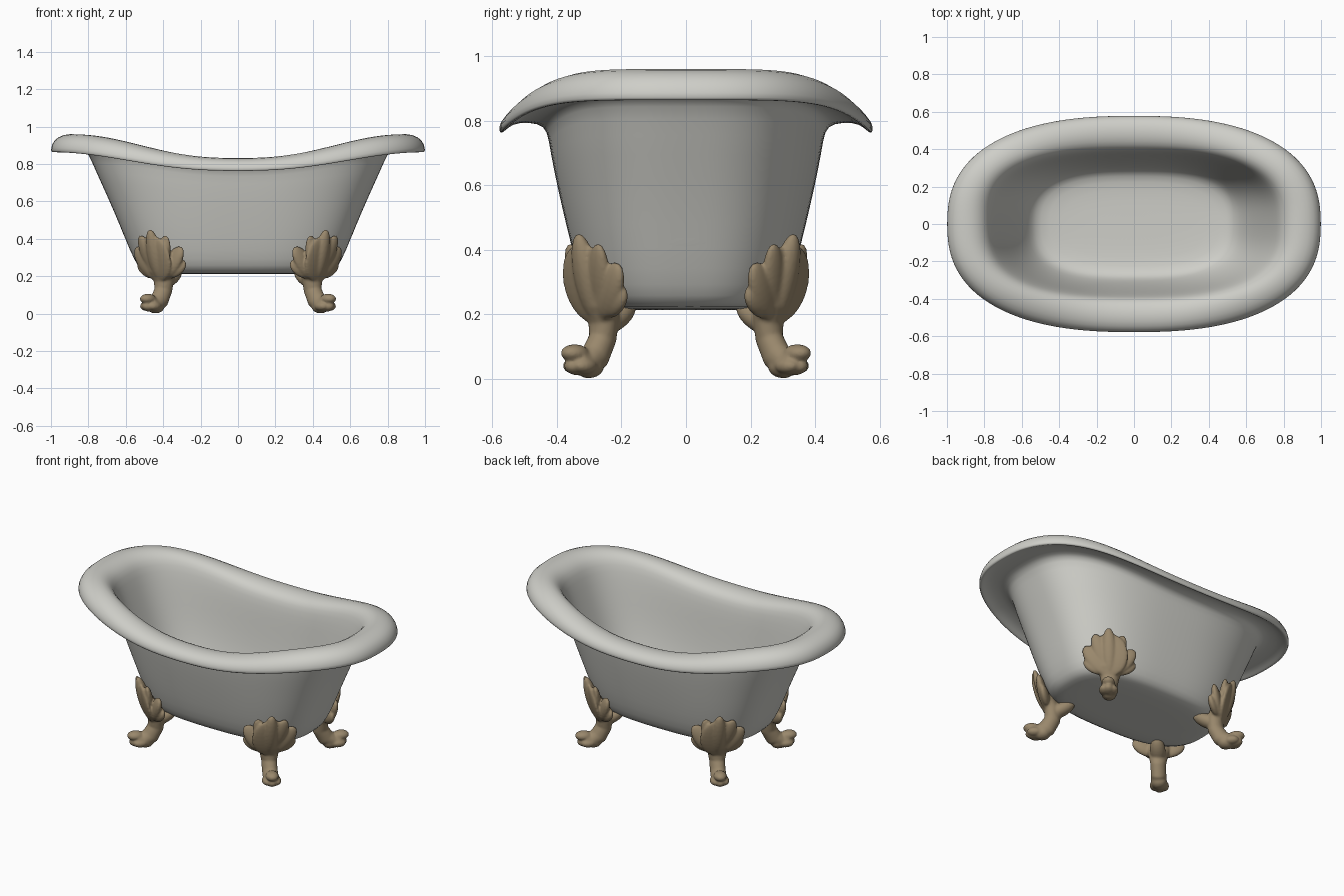
import bpy, bmesh, math
from mathutils import Vector, Matrix

if "Cube" in bpy.data.objects:
    bpy.data.objects.remove(bpy.data.objects["Cube"])


def material(name, rgb):
    m = bpy.data.materials.new(name)
    m.diffuse_color = (*rgb, 1)
    m.use_nodes = True
    m.node_tree.nodes["Principled BSDF"].inputs["Base Color"].default_value = m.diffuse_color
    return m


def make_object(name, bm, mat):
    bmesh.ops.recalc_face_normals(bm, faces=bm.faces)
    for f in bm.faces:
        f.smooth = True
    me = bpy.data.meshes.new(name)
    bm.to_mesh(me)
    bm.free()
    me.materials.append(mat)
    ob = bpy.data.objects.new(name, me)
    bpy.context.collection.objects.link(ob)
    return ob


def loft(bm, rings):
    """Skin a list of point rings and cap both ends."""
    vs = [[bm.verts.new(p) for p in r] for r in rings]
    n = len(vs[0])
    for a, b in zip(vs, vs[1:]):
        for i in range(n):
            j = (i + 1) % n
            bm.faces.new((a[i], a[j], b[j], b[i]))
    for ring in (vs[0], vs[-1]):
        c = bm.verts.new(sum((v.co for v in ring), Vector()) / n)
        for i in range(n):
            bm.faces.new((ring[i], ring[(i + 1) % n], c))


enamel = material("grey white enamel", (0.62, 0.62, 0.58))
bronze = material("aged bronze", (0.32, 0.245, 0.15))

# Tub: half length, half width, squareness, height at middle, extra height at ends
TUB = [
    (.40, .20, 2.6, .213, 0), (.50, .275, 2.8, .218, 0), (.535, .305, 2.8, .25, 0),
    (.575, .335, 2.8, .33, 0), (.635, .37, 2.8, .47, .01), (.70, .40, 2.7, .60, .03),
    (.76, .42, 2.7, .70, .06), (.80, .43, 2.6, .77, .085),
    # rolled rim
    (.825, .455, 2.6, .790, .09), (.93, .52, 2.5, .795, .09), (.975, .553, 2.45, .778, .092),
    (.99, .569, 2.45, .759, .102), (1.003, .582, 2.45, .764, .102), (.998, .577, 2.45, .795, .11),
    (.968, .552, 2.45, .822, .125), (.90, .495, 2.5, .834, .13), (.84, .44, 2.6, .823, .132),
    (.79, .405, 2.7, .80, .12),
    # inside
    (.765, .388, 2.7, .76, .10), (.725, .373, 2.7, .68, .06), (.668, .355, 2.8, .55, .02),
    (.61, .33, 2.8, .41, 0), (.565, .303, 2.8, .32, 0), (.53, .28, 2.8, .275, 0),
    (.47, .235, 2.7, .253, 0), (.30, .13, 2.6, .247, 0),
]


def tub_ring(a, b, n, z, dz, count=64):
    pts = []
    for i in range(count):
        t = 2 * math.pi * i / count
        c, s = math.cos(t), math.sin(t)
        cx = math.copysign(abs(c) ** (2 / n), c)
        sy = math.copysign(abs(s) ** (2 / n), s)
        rise = (1 - math.cos(math.pi * abs(cx) ** 1.2)) / 2
        pts.append(Vector((a * cx, b * sy, z + dz * rise)))
    return pts


bm = bmesh.new()
loft(bm, [tub_ring(*r) for r in TUB])
tub = make_object("bathtub", bm, enamel)
tub.modifiers.new("smooth", 'SUBSURF').levels = 1
tub.modifiers["smooth"].render_levels = 1

# Claw leg frame: u points out of the corner, w runs across the leg
U = Vector((.69, .724, 0))
W = Vector((.80, -.60, 0))
Z = Vector((0, 0, 1))
BASE = Vector((.42, .28, 0))


def place(u, w, z):
    return BASE + U * u + W * w + Z * z


def blob(bm, start, end, across, deep):
    """Ellipsoid stretched between two (u, w, z) points."""
    p, q = place(*start), place(*end)
    axis = (q - p).normalized()
    side = U.cross(axis).normalized()
    out = axis.cross(side)
    half = (q - p).length / 2
    m = Matrix((side * across, out * deep, axis * half)).transposed().to_4x4()
    m.translation = (p + q) / 2
    bmesh.ops.create_uvsphere(bm, u_segments=20, v_segments=14, radius=1, matrix=m)


bm = bmesh.new()
# S-shaped shank from the leaf down to the foot: u, z, half width, half depth
PATH = [(.045, .38, .06, .02), (.02, .31, .09, .035), (-.01, .24, .078, .05),
        (-.035, .18, .056, .048), (-.03, .125, .045, .046), (.0, .072, .045, .05),
        (.045, .046, .046, .046), (.085, .058, .043, .038)]
rings = []
for i, (u, z, rw, rd) in enumerate(PATH):
    a, b = PATH[max(i - 1, 0)], PATH[min(i + 1, len(PATH) - 1)]
    d = Vector((b[0] - a[0], b[1] - a[1])).normalized()
    rings.append([place(u - d.y * rd * math.cos(t), rw * math.sin(t), z + d.x * rd * math.cos(t))
                  for t in (2 * math.pi * k / 20 for k in range(20))])
loft(bm, rings)
# leaf shield with lobes fanned over the tub corner
blob(bm, (.0, 0, .17), (.062, 0, .42), .11, .024)
blob(bm, (.0, 0, .18), (.075, 0, .45), .044, .036)
for s in (-1, 1):
    wrap = 0 if s > 0 else -.028
    blob(bm, (.0, .01 * s, .20), (.055 + wrap / 3, .083 * s, .418), .046, .026)
    blob(bm, (.0, .02 * s, .19), (.018 + wrap, .142 * s, .355), .052, .027)
    blob(bm, (-.01, .02 * s, .205), (-.004 + wrap, .148 * s, .275), .045, .026)
    # outer toes
    blob(bm, (.02, .02 * s, .04), (.11, .028 * s, .04), .026, .032)
# middle toe, knuckle and heel
blob(bm, (.02, 0, .04), (.125, 0, .04), .03, .036)
blob(bm, (.04, 0, .078), (.137, 0, .08), .038, .028)
blob(bm, (-.02, 0, .042), (.07, 0, .037), .044, .038)
# brace running back under the tub
blob(bm, (.0, 0, .145), (-.16, 0, .232), .045, .04)

leg = make_object("claw_legs", bm, bronze)
fuse = leg.modifiers.new("fuse", 'REMESH')
fuse.mode = 'VOXEL'
fuse.voxel_size = .006
fuse.use_smooth_shade = True
soft = leg.modifiers.new("soften", 'SMOOTH')
soft.factor = .5
soft.iterations = 5
mirror = leg.modifiers.new("four corners", 'MIRROR')
mirror.use_axis = (True, True, False)
mirror.use_mirror_merge = False
